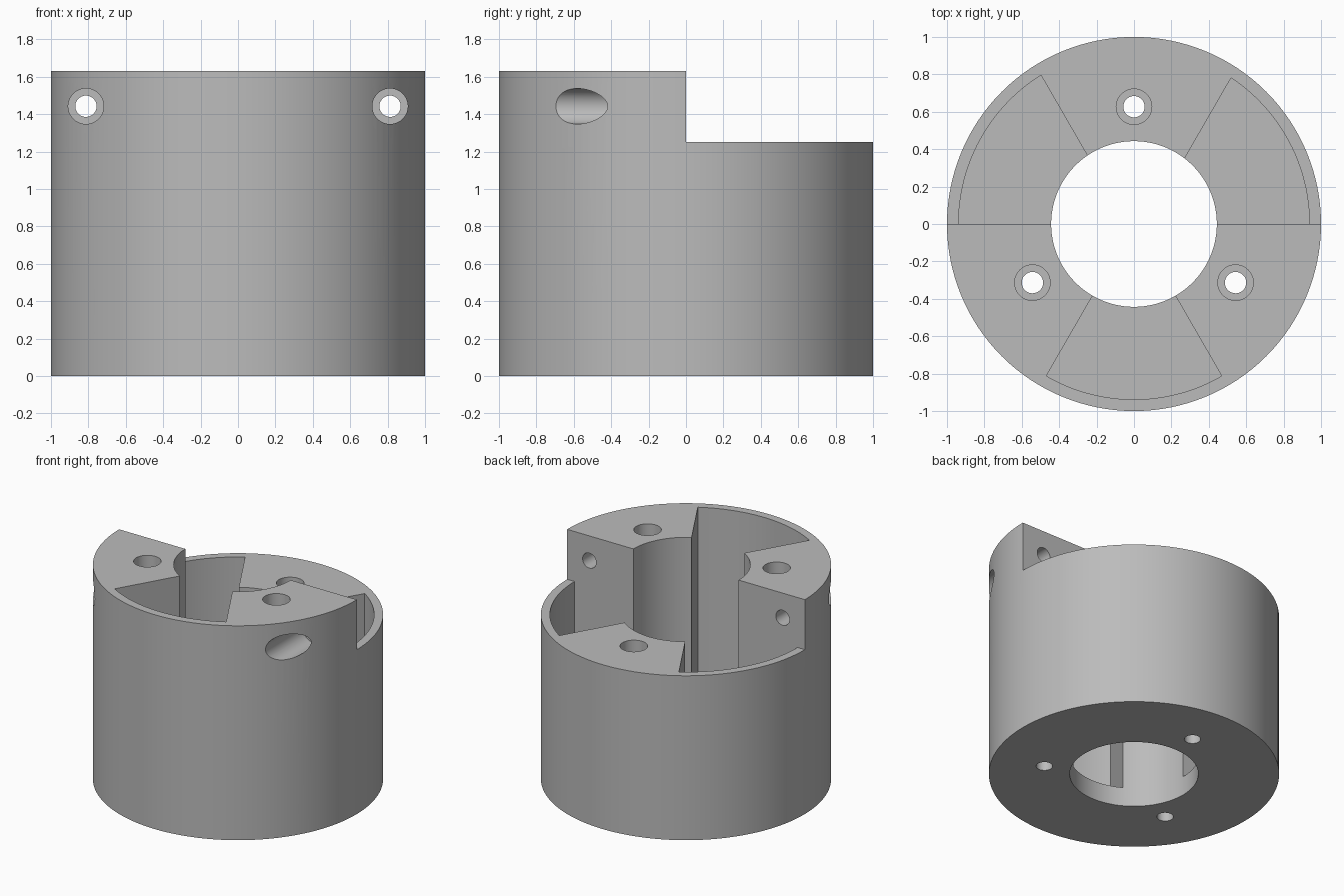
import bpy, bmesh
from math import sin, cos, asin, radians, pi
from mathutils import Vector, Matrix

HEIGHT, STEP_Z, FLOOR_Z, SEAT_Z = 1.63, 1.25, 0.145, 0.25
BORE_R, POCKET_R = 0.443, 0.938
HOLE_R, HEAD_R = 0.057, 0.095

cube = bpy.data.objects.get("Cube")
if cube:
    bpy.data.objects.remove(cube, do_unlink=True)

grey = bpy.data.materials.new("plain grey")
grey.use_nodes = True
colour = (0.5, 0.5, 0.5, 1)
grey.diffuse_color = colour
grey.node_tree.nodes["Principled BSDF"].inputs["Base Color"].default_value = colour


def finish(name, bm):
    bmesh.ops.recalc_face_normals(bm, faces=bm.faces)
    mesh = bpy.data.meshes.new(name)
    bm.to_mesh(mesh)
    bm.free()
    mesh.materials.append(grey)
    obj = bpy.data.objects.new(name, mesh)
    bpy.context.collection.objects.link(obj)
    return obj


def cylinder(name, start, end, radius, sides=48):
    """Solid cylinder between two points."""
    start, end = Vector(start), Vector(end)
    axis = end - start
    turn = axis.to_track_quat('Z', 'Y').to_matrix().to_4x4()
    bm = bmesh.new()
    bmesh.ops.create_cone(bm, cap_ends=True, segments=sides, radius1=radius,
                          radius2=radius, depth=axis.length,
                          matrix=Matrix.Translation((start + end) / 2) @ turn)
    return finish(name, bm)


def prism(name, outline, z0, z1):
    """Flat outline raised from z0 to z1."""
    bm = bmesh.new()
    face = bm.faces.new([bm.verts.new((x, y, z0)) for x, y in outline])
    raised = bmesh.ops.extrude_face_region(bm, geom=[face])["geom"]
    verts = [v for v in raised if isinstance(v, bmesh.types.BMVert)]
    bmesh.ops.translate(bm, verts=verts, vec=(0, 0, z1 - z0))
    return finish(name, bm)


def sector(name, apex_x, a0, a1, steps=24):
    """Wedge pocket from an apex on the x axis out to the thin outer wall."""
    arc = [a0 + (a1 - a0) * i / steps for i in range(steps + 1)]
    outline = [(apex_x, 0)] + [(POCKET_R * cos(a), POCKET_R * sin(a)) for a in arc]
    return prism(name, outline, FLOOR_Z, 2)


# Main drum
housing = cylinder("housing", (0, 0, 0), (0, 0, HEIGHT), 1, 128)

# Lowered back half, then the central bore
cutters = [
    prism("step_cutter", [(-2, 0), (2, 0), (2, 2), (-2, 2)], STEP_Z, 2),
    cylinder("bore_cutter", (0, 0, -1), (0, 0, 3), BORE_R, 96),
]

# Three wedge pockets
edge = radians(60)
right_apex, left_apex = 0.068, -0.038
right_end = edge - asin(right_apex * sin(edge) / POCKET_R)
left_end = pi - edge + asin(-left_apex * sin(edge) / POCKET_R)
cutters += [
    sector("front_pocket_cutter", 0, -2 * edge, -edge),
    sector("left_pocket_cutter", right_apex, 0, right_end),
    sector("right_pocket_cutter", left_apex, left_end, pi),
]

# Vertical screw holes with wide counterbores
for i in range(3):
    a = radians(90 + 120 * i)
    x, y = 0.627 * cos(a), 0.627 * sin(a)
    cutters.append(cylinder("screw_cutter", (x, y, -1), (x, y, 3), HOLE_R))
    cutters.append(cylinder("screw_head_cutter", (x, y, SEAT_Z), (x, y, 3), HEAD_R))

# Horizontal screw holes through the raised half
for side in (-1, 1):
    x, z = side * 0.813, 1.442
    cutters.append(cylinder("side_screw_cutter", (x, -2, z), (x, 0.5, z), HOLE_R))
    cutters.append(cylinder("side_head_cutter", (x, -2, z), (x, -0.25, z), HEAD_R))

# Cut everything out and bake the result
for cutter in cutters:
    cutter.hide_render = True
    mod = housing.modifiers.new(cutter.name, 'BOOLEAN')
    mod.operation = 'DIFFERENCE'
    mod.solver = 'EXACT'
    mod.object = cutter
bpy.context.view_layer.update()
baked = bpy.data.meshes.new_from_object(
    housing.evaluated_get(bpy.context.evaluated_depsgraph_get()))
housing.modifiers.clear()
housing.data = baked
baked.materials.clear()
baked.materials.append(grey)
for face in baked.polygons:
    face.material_index = 0
for cutter in cutters:
    bpy.data.objects.remove(cutter, do_unlink=True)

# Smooth curved walls, sharp edges
bpy.ops.object.select_all(action='DESELECT')
housing.select_set(True)
bpy.context.view_layer.objects.active = housing
bpy.ops.object.shade_smooth_by_angle(angle=radians(30))
